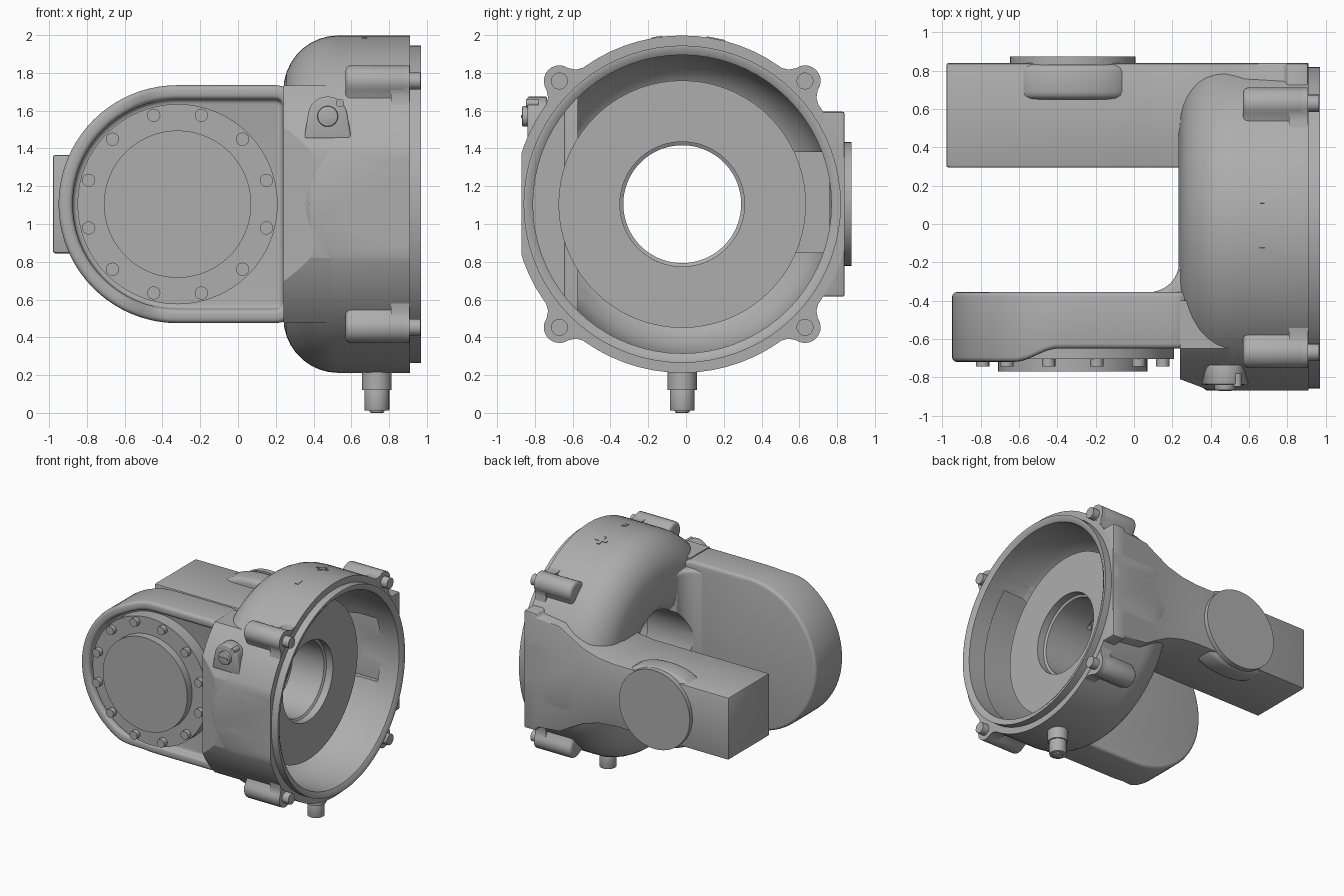
import bpy, bmesh, math
from mathutils import Matrix, Vector

cube = bpy.data.objects.get("Cube")
if cube:
    bpy.data.objects.remove(cube)

AY, AZ = -0.02, 1.105          # housing axis, running along x
PX = -0.32                     # pivot axis of both arms, running along y

grey = bpy.data.materials.new("casting grey")
grey.use_nodes = True
grey.diffuse_color = (0.42, 0.42, 0.42, 1)
grey.node_tree.nodes["Principled BSDF"].inputs["Base Color"].default_value = (0.42, 0.42, 0.42, 1)


def finish(name, bm, bevel=0, segments=3):
    bmesh.ops.recalc_face_normals(bm, faces=bm.faces)
    mesh = bpy.data.meshes.new(name)
    bm.to_mesh(mesh)
    bm.free()
    mesh.materials.append(grey)
    ob = bpy.data.objects.new(name, mesh)
    bpy.context.collection.objects.link(ob)
    if bevel:
        mod = ob.modifiers.new("bevel", "BEVEL")
        mod.width, mod.segments = bevel, segments
        mod.limit_method, mod.angle_limit = "ANGLE", math.radians(35)
    return ob


def arc(cx, cy, r, a0, a1, n):
    angles = [math.radians(a0 + (a1 - a0) * i / n) for i in range(n + 1)]
    return [(cx + r * math.cos(a), cy + r * math.sin(a)) for a in angles]


def prism_mesh(points, axis, a, b):
    """Extrude a 2D outline along an axis from a to b."""
    place = {"x": lambda p, d: (d, p[0], p[1]),
             "y": lambda p, d: (p[0], d, p[1]),
             "z": lambda p, d: (p[0], p[1], d)}[axis]
    bm = bmesh.new()
    ends = [[bm.verts.new(place(p, d)) for p in points] for d in (a, b)]
    bm.faces.new(ends[0])
    bm.faces.new(ends[1])
    for i in range(len(points)):
        j = (i + 1) % len(points)
        bm.faces.new((ends[0][i], ends[0][j], ends[1][j], ends[1][i]))
    return bm


def prism(name, points, axis, a, b, bevel=0, segments=3):
    return finish(name, prism_mesh(points, axis, a, b), bevel, segments)


def disc(name, cx, cy, r, axis, a, b, bevel=0, n=48):
    return prism(name, arc(cx, cy, r, 0, 360, n)[:-1], axis, a, b, bevel, 2)


def rect(u0, v0, u1, v1):
    return [(u0, v0), (u1, v0), (u1, v1), (u0, v1)]


def lathe_mesh(profile, hollow=True, n=72):
    """Revolve (x, radius) pairs about the housing axis; hollow closes the profile into a tube."""
    bm = bmesh.new()
    rings = []
    for x, r in profile:
        rings.append([bm.verts.new((x, y, z)) for y, z in arc(AY, AZ, r, 0, 360, n)[:-1]])
    pairs = list(zip(rings, rings[1:]))
    if hollow:
        pairs.append((rings[-1], rings[0]))
    else:
        bm.faces.new(rings[0])
        bm.faces.new(rings[-1])
    for p, q in pairs:
        for i in range(n):
            j = (i + 1) % n
            bm.faces.new((p[i], p[j], q[j], q[i]))
    return bm


def slice_off(bm, point, normal):
    geom = bm.verts[:] + bm.edges[:] + bm.faces[:]
    cut = bmesh.ops.bisect_plane(bm, geom=geom, plane_co=point, plane_no=normal, clear_outer=True)
    edges = [e for e in cut["geom_cut"] if isinstance(e, bmesh.types.BMEdge)]
    bmesh.ops.edgenet_fill(bm, edges=edges)


def bake(ob):
    mesh = bpy.data.meshes.new_from_object(ob.evaluated_get(bpy.context.evaluated_depsgraph_get()))
    ob.modifiers.clear()
    ob.data = mesh


# Cutters: hollow of the housing and the pockets leading into the two arms
bowl = [(0.36, 0.6), (0.4, 0.67), (0.48, 0.74), (0.62, 0.79)]
hollow_cutters = [
    finish("bowl_cutter", lathe_mesh(bowl + [(1.1, 0.79)], False)),
    finish("hole_cutter", lathe_mesh([(-0.1, 0.312), (0.5, 0.312)], False)),
]
pocket_cutters = [
    prism("front_pocket_cutter", arc(AY, AZ, 0.8, 134, 226, 16), "x", 0.3, 0.8),
    prism("back_pocket_cutter", rect(0.5, 0.85, 0.76, 1.38), "x", 0.3, 0.78),
]

# Round hollow housing with a domed rear and flats at front and back
dome = [(0.24 + 0.29 * (1 - math.cos(t)), 0.6 + 0.293 * math.sin(t))
        for t in (math.radians(a) for a in range(0, 91, 10))]
throat = [(0.36, 0.312), (0.3, 0.312), (0.255, 0.36), (0.235, 0.45), (0.232, 0.56)]
bm = lathe_mesh(throat + dome + [(0.91, 0.893), (0.91, 0.79)] + bowl[::-1])
slice_off(bm, (0, 0.84, 0), (0, 1, 0))
slice_off(bm, (0, -0.87, 0), (0, -1, 0))
housing = finish("housing", bm)
finish("housing_rim", lathe_mesh([(0.88, 0.84), (0.97, 0.84), (0.97, 0.82), (0.95, 0.79), (0.88, 0.79)]))

# Flat-faced ring core standing in the bowl
finish("inner_core", lathe_mesh([(0.34, 0.655), (0.66, 0.655), (0.66, 0.33), (0.6, 0.33), (0.59, 0.312),
                                 (0.34, 0.312)]))

# Front shoulder joining the housing to the front arm, with a chamfered corner
outline = [(max(y, -0.87), z) for y, z in arc(AY, AZ, 0.89, 135, 225, 24)]
bm = prism_mesh(outline + [(-0.4, outline[-1][1]), (-0.4, outline[0][1])], "x", 0.24, 0.91)
slice_off(bm, (0.4, -0.87, AZ), Vector((-0.06, -0.16, 0)).normalized())
front_shoulder = finish("front_shoulder", bm)

# Curved web in the crotch of the fork
web = prism("fork_fillet", arc(0.08, -0.2, 0.155, -90, 0, 8) + [(0.32, -0.2), (0.32, -0.45), (0.08, -0.45)],
            "z", 0.53, 1.68, 0.03)

# Back arm, flaring out where it meets the housing
half = [(-0.98, 0.26), (0.08, 0.26), (0.22, 0.275), (0.36, 0.315), (0.48, 0.38), (0.58, 0.44),
        (0.79, 0.46), (0.8, 0.49), (0.91, 0.49)]
outline = [(x, AZ + h) for x, h in half] + [(x, AZ - h) for x, h in reversed(half)]
back_arm = prism("back_arm", outline, "y", 0.295, 0.84, 0.012, 2)

for part, cutters in ((housing, pocket_cutters), (web, hollow_cutters),
                      (front_shoulder, hollow_cutters + pocket_cutters),
                      (back_arm, hollow_cutters + pocket_cutters)):
    for cutter in cutters:
        mod = part.modifiers.new("cut", "BOOLEAN")
        mod.operation, mod.solver, mod.object = "DIFFERENCE", "EXACT", cutter
    bake(part)
for cutter in hollow_cutters + pocket_cutters:
    bpy.data.objects.remove(cutter)

# Front arm: rounded plate with a recessed face and a rim that steps down
outline = (arc(PX, AZ, 0.63, 90, 270, 40) + arc(0.2, AZ - 0.52, 0.11, 270, 360, 6)
           + arc(0.2, AZ + 0.52, 0.11, 0, 90, 6))
bm = prism_mesh(outline, "y", -0.355, -0.72)
bmesh.ops.recalc_face_normals(bm, faces=bm.faces)
face = min(bm.faces, key=lambda f: f.calc_center_median().y)
bmesh.ops.inset_region(bm, faces=[face], thickness=0.075, use_even_offset=True)
floor = bmesh.ops.extrude_discrete_faces(bm, faces=[face])["faces"][0]
floor_verts = set(floor.verts)
for v in bm.verts:
    if v in floor_verts:
        v.co.y = -0.6
    elif v.co.y < -0.7:
        t = min(1, max(0, (v.co.x + 0.62) / 0.22))
        v.co.y += 0.07 * t * t * (3 - 2 * t)
finish("front_arm", bm, 0.03)

# Round cover with a raised centre and a ring of bolts
disc("cover_plate", PX, AZ, 0.53, "y", -0.705, -0.58, n=64)
disc("cover_centre", PX, AZ, 0.39, "y", -0.77, -0.69, n=64)
for i, (x, z) in enumerate(arc(PX, AZ, 0.487, 15, 345, 11)):
    disc(f"cover_bolt_{i + 1}", x, z, 0.035, "y", -0.745, -0.69, n=16)

# Back pivot boss with a full, rounded outline, and its cap
boss = [(PX + 0.325 * x, AZ + math.copysign(0.325 * abs(z) ** 0.45, z))
        for x, z in arc(0, 0, 1, 4, 356, 44)]
prism("back_boss", boss, "y", 0.65, 0.836, 0.04)
disc("back_cap", PX, AZ, 0.328, "y", 0.83, 0.875)

# Four corner lugs, each with a flared foot at the rim and a bolt
nose = arc(0, 0, 0.083, 80, -80, 10)
body_side = [(-0.1, 0.14), (-0.05, 0.1)]
foot_side = [(-0.09, 0.2), (-0.045, 0.15), (-0.02, 0.105)]
for side, cy in (("front", -0.67), ("back", 0.63)):
    for level, cz in (("upper", 1.757), ("lower", 0.453)):
        radial = Vector((cy - AY, cz - AZ)).normalized()
        across = Vector((-radial.y, radial.x))
        for kind, flank, x0, x1, bevel in (("lug", body_side, 0.57, 0.9, 0.025),
                                           ("lug_foot", foot_side, 0.81, 0.908, 0)):
            local = flank + nose + [(u, -v) for u, v in reversed(flank)]
            points = [Vector((cy, cz)) + radial * u + across * v for u, v in local]
            prism(f"{side}_{level}_{kind}", points, "x", x0, x1, bevel)
        disc(f"{side}_{level}_bolt", cy, cz, 0.045, "x", 0.88, 0.965, n=20)

# Small screw tab on the front shoulder
SX, SZ = 0.475, 1.57
tab = arc(SX, SZ, 0.105, 10, 170, 12) + [(SX - 0.125, 1.45), (SX + 0.125, 1.45)]
prism("screw_tab", tab, "y", -0.84, -0.735, 0.012)
disc("tab_screw", SX, SZ, 0.055, "y", -0.868, -0.82, 0.008, 24)
prism("tab_screw_slot", rect(SX - 0.035, SZ - 0.008, SX + 0.035, SZ + 0.008), "y", -0.873, -0.865)
disc("tab_pin", 0.54, 1.64, 0.022, "y", -0.848, -0.78, n=16)

# Cable gland under the housing
disc("gland_collar", 0.735, AY, 0.078, "z", 0.12, 0.3, n=28)
disc("gland_nut", 0.735, AY, 0.066, "z", 0.012, 0.14, 0.006, 28)
disc("gland_tip", 0.735, AY, 0.04, "z", 0, 0.03, 0.01, 20)


# Thin adjustment marks on the crown of the housing
def crown_mark(name, points, angle):
    ob = prism(name, points, "z", 0.888, 0.897)
    ob.data.transform(Matrix.Translation((0.67, AY, AZ)) @ Matrix.Rotation(angle, 4, "X"))


crown_mark("plus_mark_long", rect(-0.05, -0.012, 0.05, 0.012), -0.2)
crown_mark("plus_mark_cross", rect(-0.012, -0.05, 0.012, 0.05), -0.2)
crown_mark("minus_mark", rect(-0.014, -0.03, 0.014, 0.03), 0.15)

# Bake bevels and smooth everything except sharp edges
for ob in bpy.context.collection.objects:
    if ob.type == "MESH" and ob.data.materials and ob.data.materials[0] == grey:
        if ob.modifiers:
            bake(ob)
        bpy.ops.object.select_all(action="DESELECT")
        ob.select_set(True)
        bpy.context.view_layer.objects.active = ob
        bpy.ops.object.shade_smooth_by_angle(angle=math.radians(12 if ob == front_shoulder else 35))
